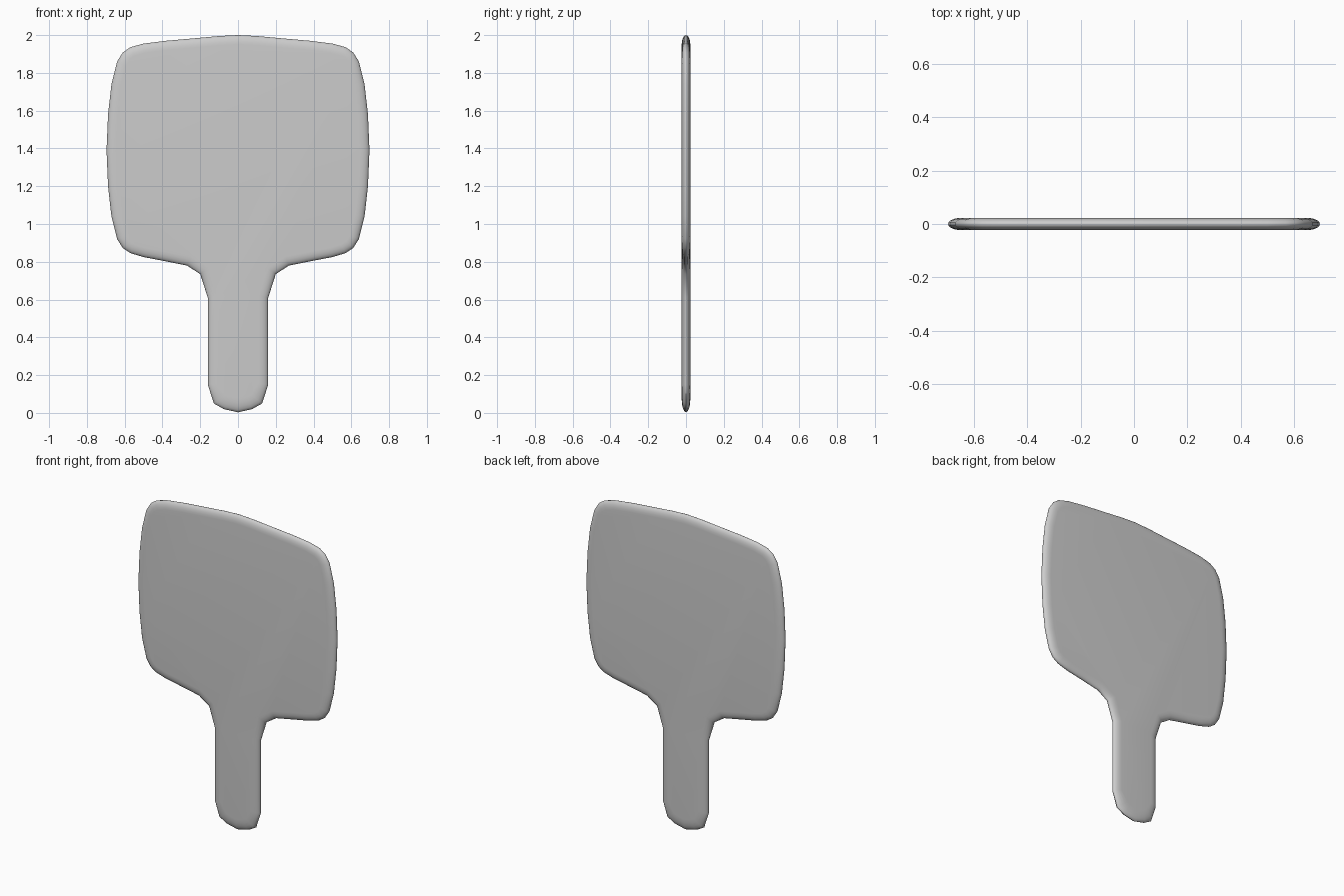
import bpy, bmesh, math
from mathutils import Vector

if "Cube" in bpy.data.objects:
    bpy.data.objects.remove(bpy.data.objects["Cube"])

HALF_THICK = 0.023

# Right half of the outline, top centre to bottom centre (x, z)
half = [(0, 2.0), (0.1, 1.995), (0.22, 1.984), (0.38, 1.97), (0.5, 1.955),
        (0.57, 1.936), (0.61, 1.908), (0.64, 1.86), (0.67, 1.74),
        (0.688, 1.58), (0.696, 1.39), (0.688, 1.2), (0.67, 1.04),
        (0.64, 0.92), (0.61, 0.873), (0.57, 0.846), (0.5, 0.825),
        (0.4, 0.806), (0.27, 0.78), (0.2, 0.735), (0.16, 0.61),
        (0.16, 0.15), (0.128, 0.05), (0.075, 0.02), (0, 0.003)]
outline = [Vector(p) for p in half + [(-x, z) for x, z in half[-2:0:-1]]]


def inset_dir(i):
    """Mitred inward direction at an outline point."""
    n = len(outline)
    a = (outline[i] - outline[i - 1]).normalized()
    b = (outline[(i + 1) % n] - outline[i]).normalized()
    na, nb = Vector((a.y, -a.x)), Vector((b.y, -b.x))
    m = (na + nb).normalized()
    return m / max(m.dot(na), 0.5)


dirs = [inset_dir(i) for i in range(len(outline))]

# Paddle: blade and handle in one piece, with an elliptical rim
bm = bmesh.new()
rings = []
STEPS = 10
for k in range(STEPS + 1):
    ang = math.pi * (k / STEPS - 0.5)
    ring = []
    for p, d in zip(outline, dirs):
        depth = 0.07 if p.y < 0.1 else 0.05
        q = p + d * depth * (1 - math.cos(ang))
        ring.append(bm.verts.new((q.x, HALF_THICK * math.sin(ang), q.y)))
    rings.append(ring)

n = len(outline)
for r0, r1 in zip(rings, rings[1:]):
    for i in range(n):
        j = (i + 1) % n
        bm.faces.new((r0[i], r0[j], r1[j], r1[i]))
bm.faces.new(rings[0])
bm.faces.new(rings[-1])
bmesh.ops.recalc_face_normals(bm, faces=bm.faces)

mesh = bpy.data.meshes.new("paddle")
bm.to_mesh(mesh)
bm.free()
paddle = bpy.data.objects.new("paddle", mesh)
bpy.context.collection.objects.link(paddle)
bpy.context.view_layer.objects.active = paddle
paddle.select_set(True)
bpy.ops.object.shade_smooth_by_angle(angle=math.radians(40))
